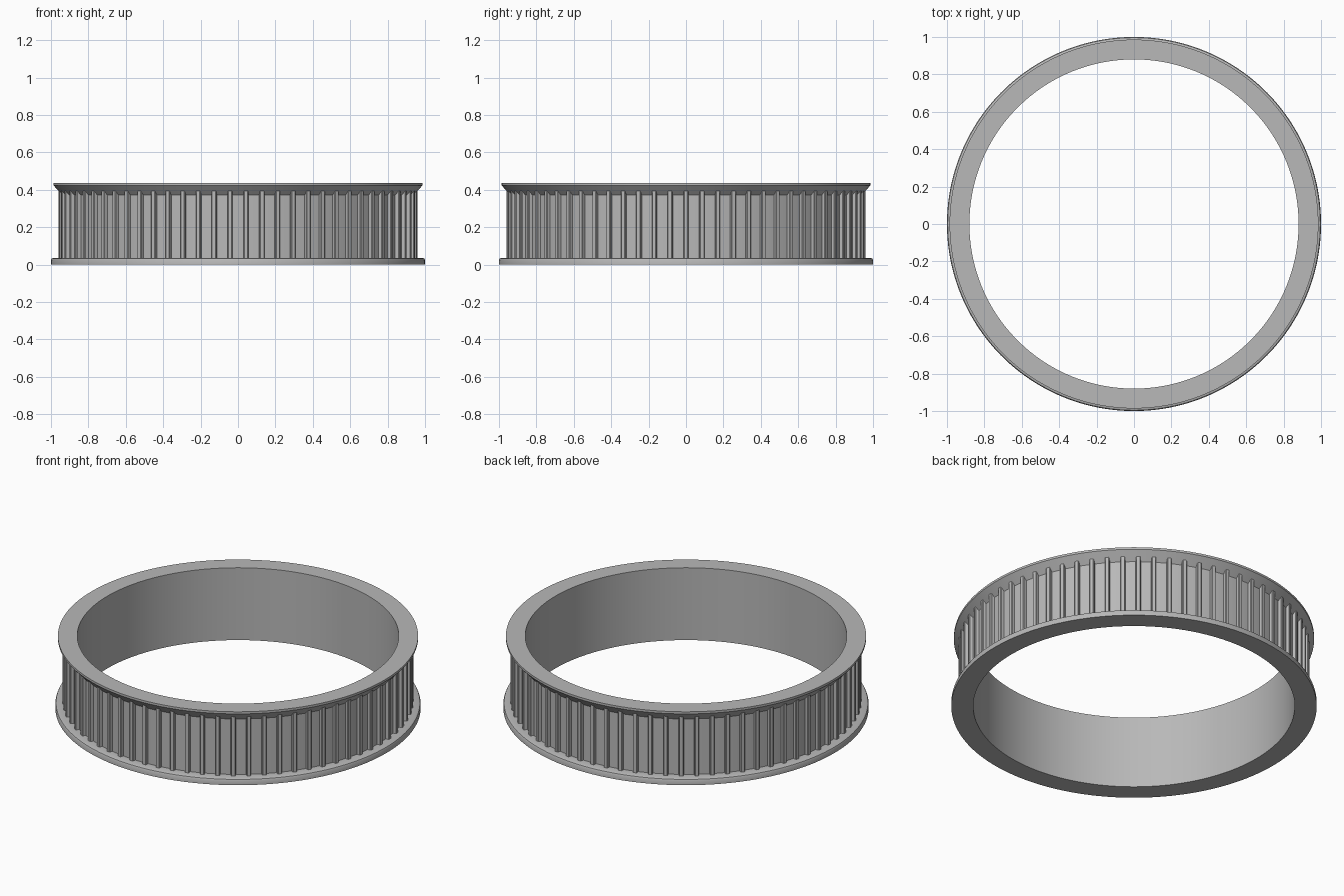
import bpy, bmesh, math
from mathutils import Matrix, Vector

cube = bpy.data.objects.get("Cube")
if cube:
    bpy.data.objects.remove(cube, do_unlink=True)

TEETH = 70
SEGMENTS = 210
ROOT, TIP = 0.94, 0.96

grey = bpy.data.materials.new("plain grey")
grey.use_nodes = True
colour = (0.48, 0.48, 0.48, 1)
grey.diffuse_color = colour
grey.node_tree.nodes["Principled BSDF"].inputs["Base Color"].default_value = colour


def add_object(name, bm, angle):
    bmesh.ops.recalc_face_normals(bm, faces=bm.faces)
    mesh = bpy.data.meshes.new(name)
    bm.to_mesh(mesh)
    bm.free()
    mesh.materials.append(grey)
    obj = bpy.data.objects.new(name, mesh)
    bpy.context.collection.objects.link(obj)
    bpy.ops.object.select_all(action='DESELECT')
    obj.select_set(True)
    bpy.context.view_layer.objects.active = obj
    bpy.ops.object.shade_smooth_by_angle(angle=math.radians(angle))
    return obj


# Ring with a rounded lower flange and a flared upper flange
profile = [(0.88, 0), (1.0, 0), (1.0, 0.024), (0.996, 0.033), (0.987, 0.037),
           (ROOT, 0.037), (ROOT, 0.372), (0.986, 0.424), (0.986, 0.437), (0.88, 0.437)]
bm = bmesh.new()
verts = [bm.verts.new((r, 0, z)) for r, z in profile]
edges = [bm.edges.new((v, verts[(i + 1) % len(verts)])) for i, v in enumerate(verts)]
bmesh.ops.spin(bm, geom=verts + edges, cent=(0, 0, 0), axis=(0, 0, 1),
               angle=math.tau, steps=SEGMENTS, use_duplicate=False)
bmesh.ops.remove_doubles(bm, verts=bm.verts, dist=0.0005)
add_object("flanged_ring", bm, 28)

# Narrow tapered teeth between the flanges, following the flare at the top
bm = bmesh.new()
section = [(ROOT - 0.01, -0.015), (ROOT, -0.014), (TIP - 0.003, -0.012), (TIP, -0.009),
           (TIP, 0.009), (TIP - 0.003, 0.012), (ROOT, 0.014), (ROOT - 0.01, 0.015)]
for i in range(TEETH):
    turn = Matrix.Rotation(math.tau * i / TEETH, 3, 'Z')
    low = [bm.verts.new(turn @ Vector((x, y, 0.03))) for x, y in section]
    high = [bm.verts.new(turn @ Vector((x, y, 0.376 + (x - ROOT) * 1.13))) for x, y in section]
    bm.faces.new(low)
    bm.faces.new(high)
    for j in range(len(section)):
        k = (j + 1) % len(section)
        bm.faces.new((low[j], low[k], high[k], high[j]))
add_object("belt_teeth", bm, 25)
